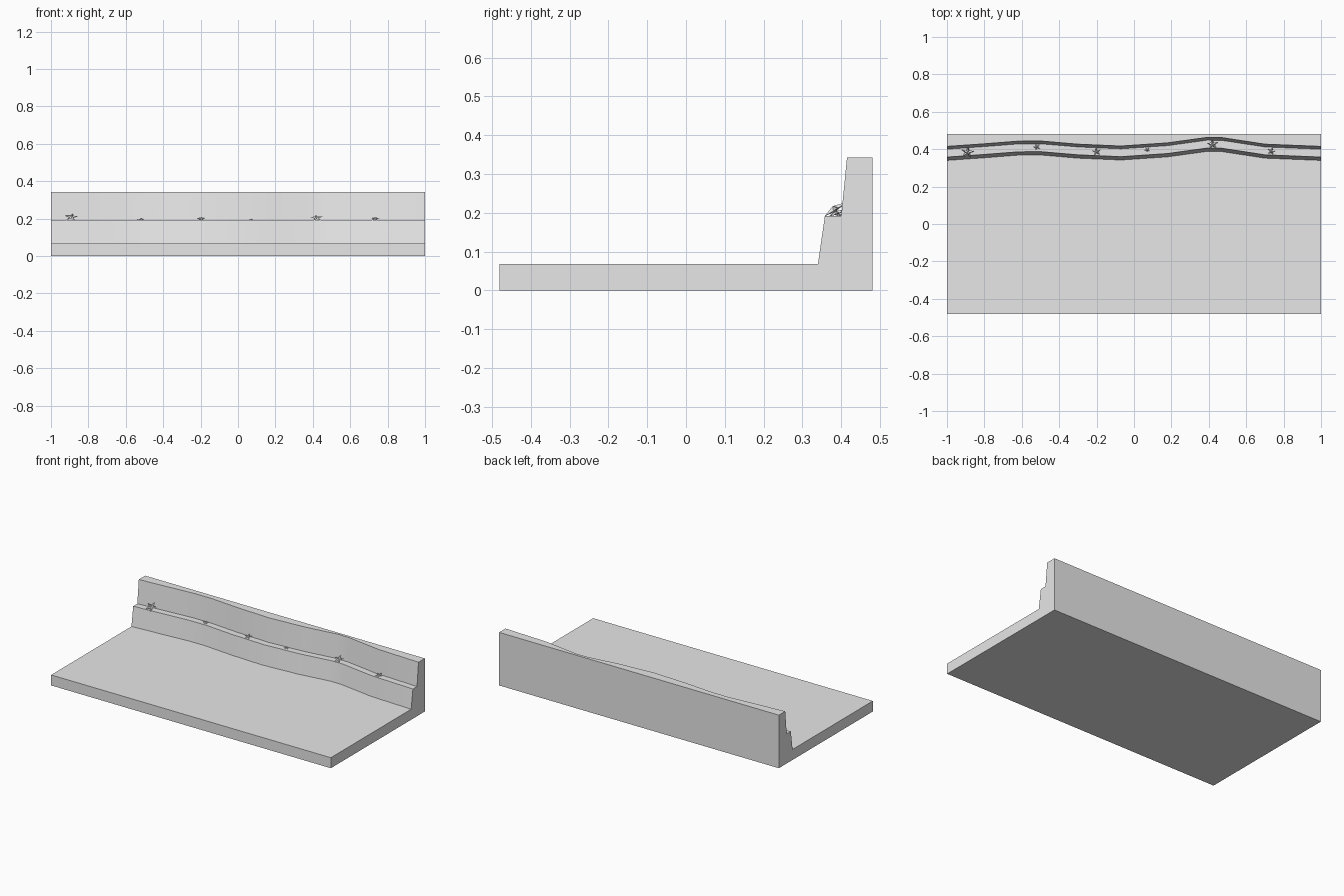
import bpy, bmesh
from math import sin, cos, pi, radians
from mathutils import Matrix, Vector

cube = bpy.data.objects.get("Cube")
if cube:
    bpy.data.objects.remove(cube)

stone = bpy.data.materials.new("light grey")
stone.use_nodes = True
stone.diffuse_color = (0.8, 0.8, 0.8, 1)
stone.node_tree.nodes["Principled BSDF"].inputs["Base Color"].default_value = (0.8, 0.8, 0.8, 1)


def finish(bm, name, smooth):
    bmesh.ops.recalc_face_normals(bm, faces=bm.faces)
    mesh = bpy.data.meshes.new(name)
    bm.to_mesh(mesh)
    bm.free()
    mesh.materials.append(stone)
    obj = bpy.data.objects.new(name, mesh)
    bpy.context.collection.objects.link(obj)
    if smooth:
        bpy.ops.object.select_all(action='DESELECT')
        obj.select_set(True)
        bpy.context.view_layer.objects.active = obj
        bpy.ops.object.shade_smooth_by_angle(angle=radians(20))
    return obj


# Stepped cross-section (y, z, follows the wave) and the wave (x, y shift)
PROFILE = [(-0.48, 0, 0), (-0.48, 0.068, 0), (0.34, 0.068, 1), (0.358, 0.192, 1),
           (0.4, 0.192, 1), (0.415, 0.343, 1), (0.48, 0.343, 0), (0.48, 0, 0)]
WAVE = [(-1, 0), (-0.8, 0.014), (-0.62, 0.028), (-0.5, 0.029), (-0.3, 0.012),
        (-0.07, 0.002), (0.18, 0.019), (0.39, 0.048), (0.47, 0.047),
        (0.7, 0.012), (1, 0)]


def wave_shift(x):
    for (x0, s0), (x1, s1) in zip(WAVE, WAVE[1:]):
        if x <= x1:
            return s0 + (s1 - s0) * (x - x0) / (x1 - x0)
    return 0


# Floor slab and stepped bank in one sweep
bm = bmesh.new()
rings = [[bm.verts.new((x, y + s * follow, z)) for y, z, follow in PROFILE]
         for x, s in WAVE]
count = len(PROFILE)
for a, b in zip(rings, rings[1:]):
    for i in range(count):
        j = (i + 1) % count
        bm.faces.new((a[i], a[j], b[j], b[i]))
bm.faces.new(rings[0])
bm.faces.new(rings[-1])
finish(bm, "stepped_bank", True)


def starfish(name, x, offset, radius, tilt, turn):
    """Five-armed star with a raised centre, leaning back on the ledge."""
    bm = bmesh.new()
    rim = []
    for i in range(10):
        r = radius * (0.36 if i % 2 else 1)
        a = pi / 2 + i * pi / 5
        rim.append(bm.verts.new((r * cos(a), r * sin(a), 0)))
    top = bm.verts.new((0, 0, radius * 0.3))
    base = bm.verts.new((0, 0, -radius * 0.1))
    for i in range(10):
        a, b = rim[i], rim[(i + 1) % 10]
        bm.faces.new((a, b, top))
        bm.faces.new((b, a, base))
    bm.transform(Matrix.Rotation(radians(tilt), 4, 'X') @ Matrix.Rotation(radians(turn), 4, 'Z'))
    low = min(v.co.z for v in bm.verts)
    centre = Vector((x, 0.379 + wave_shift(x) + offset, 0.19 - low))
    bmesh.ops.translate(bm, verts=bm.verts, vec=centre)
    finish(bm, name, False)


# Starfish along the ledge
STARS = [(-0.89, -0.002, 0.038, 32, -8), (-0.52, 0.005, 0.021, 12, 20),
         (-0.2, 0.001, 0.025, 22, 8), (0.07, 0.006, 0.016, 10, 30),
         (0.42, 0.0, 0.034, 28, 5), (0.735, 0.0, 0.025, 20, -15)]
for n, star in enumerate(STARS, 1):
    starfish(f"starfish_{n}", *star)
